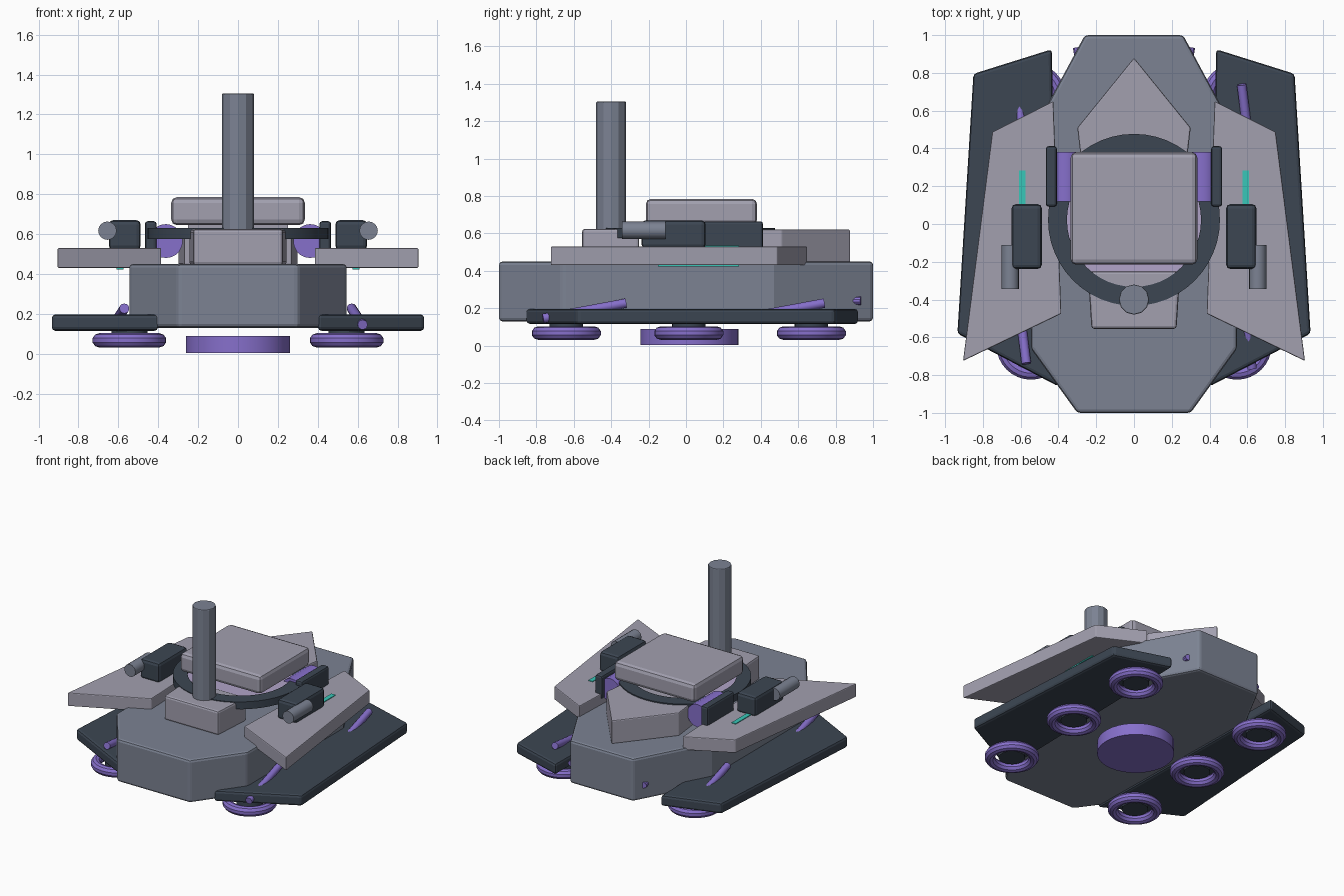
import bpy, bmesh, math
from mathutils import Vector

if "Cube" in bpy.data.objects:
    bpy.data.objects.remove(bpy.data.objects["Cube"])


def colour(name, rgb):
    m = bpy.data.materials.new(name)
    m.diffuse_color = (*rgb, 1)
    m.use_nodes = True
    m.node_tree.nodes["Principled BSDF"].inputs["Base Color"].default_value = m.diffuse_color
    return m


STEEL = colour("steel grey", (0.20, 0.225, 0.29))
PLATE = colour("pale grey", (0.36, 0.35, 0.43))
DARK = colour("dark slate", (0.045, 0.061, 0.085))
PURPLE = colour("purple", (0.24, 0.16, 0.60))
LILAC = colour("lilac", (0.44, 0.37, 0.58))
TEAL = colour("teal", (0.04, 0.57, 0.48))


def finish(name, bm, mat, bevel=0.0, segments=2, smooth=False):
    bmesh.ops.recalc_face_normals(bm, faces=bm.faces)
    me = bpy.data.meshes.new(name)
    bm.to_mesh(me)
    bm.free()
    me.materials.append(mat)
    ob = bpy.data.objects.new(name, me)
    bpy.context.collection.objects.link(ob)
    if smooth:
        bpy.context.view_layer.objects.active = ob
        ob.select_set(True)
        bpy.ops.object.shade_smooth_by_angle(angle=math.radians(35))
        ob.select_set(False)
    if bevel:
        mod = ob.modifiers.new("bevel", 'BEVEL')
        mod.width = bevel
        mod.segments = segments
        mod.limit_method = 'ANGLE'
    return ob


def prism(name, outline, z0, z1, mat, bevel=0.0):
    """Extrude an xy outline from z0 up to z1."""
    bm = bmesh.new()
    face = bm.faces.new([bm.verts.new((x, y, z0)) for x, y in outline])
    ext = bmesh.ops.extrude_face_region(bm, geom=[face])
    verts = [v for v in ext["geom"] if isinstance(v, bmesh.types.BMVert)]
    bmesh.ops.translate(bm, verts=verts, vec=(0, 0, z1 - z0))
    return finish(name, bm, mat, bevel)


def box(name, x0, x1, y0, y1, z0, z1, mat, bevel=0.0):
    return prism(name, [(x0, y0), (x1, y0), (x1, y1), (x0, y1)], z0, z1, mat, bevel)


def rod(name, a, b, r, mat, sides=16, bevel=0.0, smooth=False):
    """Cylinder running between two points."""
    a, b = Vector(a), Vector(b)
    bm = bmesh.new()
    bmesh.ops.create_cone(bm, cap_ends=True, segments=sides, radius1=r,
                          radius2=r, depth=(b - a).length)
    rot = (b - a).to_track_quat('Z', 'Y').to_matrix().to_4x4()
    bmesh.ops.transform(bm, matrix=rot, verts=bm.verts)
    bmesh.ops.translate(bm, verts=bm.verts, vec=(a + b) / 2)
    return finish(name, bm, mat, bevel, smooth=smooth)


def lathe(name, section, centre, mat, steps=48, smooth=True):
    """Spin a closed (radius, height) section about a vertical axis."""
    bm = bmesh.new()
    rings = []
    for i in range(steps):
        a = math.tau * i / steps
        rings.append([bm.verts.new((centre[0] + r * math.cos(a),
                                    centre[1] + r * math.sin(a), z))
                      for r, z in section])
    n = len(section)
    for i in range(steps):
        p, q = rings[i], rings[(i + 1) % steps]
        for j in range(n):
            k = (j + 1) % n
            bm.faces.new((p[j], q[j], q[k], p[k]))
    return finish(name, bm, mat, smooth=smooth)


def mirrored(half):
    """Complete a right-half outline across x = 0."""
    return half + [(-x, y) for x, y in reversed(half) if x > 0]


# Hull and the raised decks at its front and back
prism("hull", mirrored([(0.30, -1.0), (0.545, -0.66), (0.545, 0.47), (0.26, 1.0)]),
      0.13, 0.45, STEEL, 0.018)
prism("front_deck", mirrored([(0.225, -0.555), (0.245, -0.25)]), 0.445, 0.625, PLATE, 0.015)
prism("rear_deck", mirrored([(0.27, 0.25), (0.30, 0.51), (0.0, 0.88)]),
      0.445, 0.622, PLATE, 0.008)

# Turret: ring, disc, roof and upright barrel
lathe("turret_ring", [(0.355, 0.575), (0.455, 0.575), (0.455, 0.63), (0.355, 0.63)],
      (0, 0.022), DARK)
rod("turret_disc", (0, 0.022, 0.58), (0, 0.022, 0.615), 0.36, LILAC, 48, smooth=True)
box("turret_core", -0.25, 0.25, -0.12, 0.30, 0.60, 0.66, PLATE)
box("turret_roof", -0.335, 0.335, -0.215, 0.38, 0.645, 0.785, PLATE, 0.028)
rod("barrel", (0, -0.4, 0.58), (0, -0.4, 1.305), 0.08, STEEL, 12, 0.006)

# Hover thruster under the hull
rod("belly_thruster", (0, 0.018, 0.003), (0, 0.018, 0.09), 0.262, PURPLE, 32, smooth=True)

# Section of the hover wheels
wheel_section = [(0.15 + 0.036 * math.cos(math.tau * (j + 0.5) / 10),
                  0.067 + 0.036 * math.sin(math.tau * (j + 0.5) / 10)) for j in range(10)]

for s, side in ((1, "right"), (-1, "left")):
    def sx(pts):
        return [(s * x, y) for x, y in pts]

    # Low skirt and upper wing plate
    prism(f"{side}_skirt", sx([(0.40, -0.86), (0.935, -0.58), (0.85, 0.795), (0.435, 0.925)]),
          0.115, 0.197, DARK, 0.018)
    prism(f"{side}_wing_plate", sx([(0.385, -0.475), (0.905, -0.725), (0.75, 0.487),
                                    (0.427, 0.65)]), 0.43, 0.53, PLATE, 0.006)
    box(f"{side}_light_strip", s * 0.575, s * 0.61, -0.15, 0.283, 0.423, 0.535, TEAL)

    # Side gun pod
    box(f"{side}_gun_pod", s * 0.488, s * 0.648, -0.238, 0.105, 0.52, 0.67, DARK, 0.022)
    rod(f"{side}_gun_barrel", (s * 0.655, -0.343, 0.617), (s * 0.655, -0.11, 0.617),
        0.046, STEEL, 16, smooth=True)

    # Turret cheek canister and its guard
    rod(f"{side}_canister", (s * 0.362, 0.12, 0.565), (s * 0.362, 0.382, 0.565),
        0.085, PURPLE, 20, smooth=True)
    box(f"{side}_canister_guard", s * 0.408, s * 0.467, 0.092, 0.412, 0.49, 0.665, DARK, 0.015)

    # Hover wheels with dark hubs
    for i, y in enumerate((-0.64, 0.015, 0.67)):
        lathe(f"{side}_wheel_{i}", wheel_section, (s * 0.545, y), PURPLE, 32)
        rod(f"{side}_hub_{i}", (s * 0.545, y, 0.06), (s * 0.545, y, 0.125), 0.09,
            DARK, 24, smooth=True)

    # Slanted rods resting on the skirts, turned half round from side to side
    for i, y in enumerate((-0.54, 0.52)):
        y *= s
        rod(f"{side}_slanted_rod_{i}", (s * 0.625, y - s * 0.225, 0.145),
            (s * 0.57, y + s * 0.218, 0.227), 0.025, PURPLE, 12, smooth=True)

    # Small exhaust on the rear corner
    rod(f"{side}_exhaust", (s * 0.29, 0.86, 0.24), (s * 0.303, 0.935, 0.24), 0.022, PURPLE, 10)
